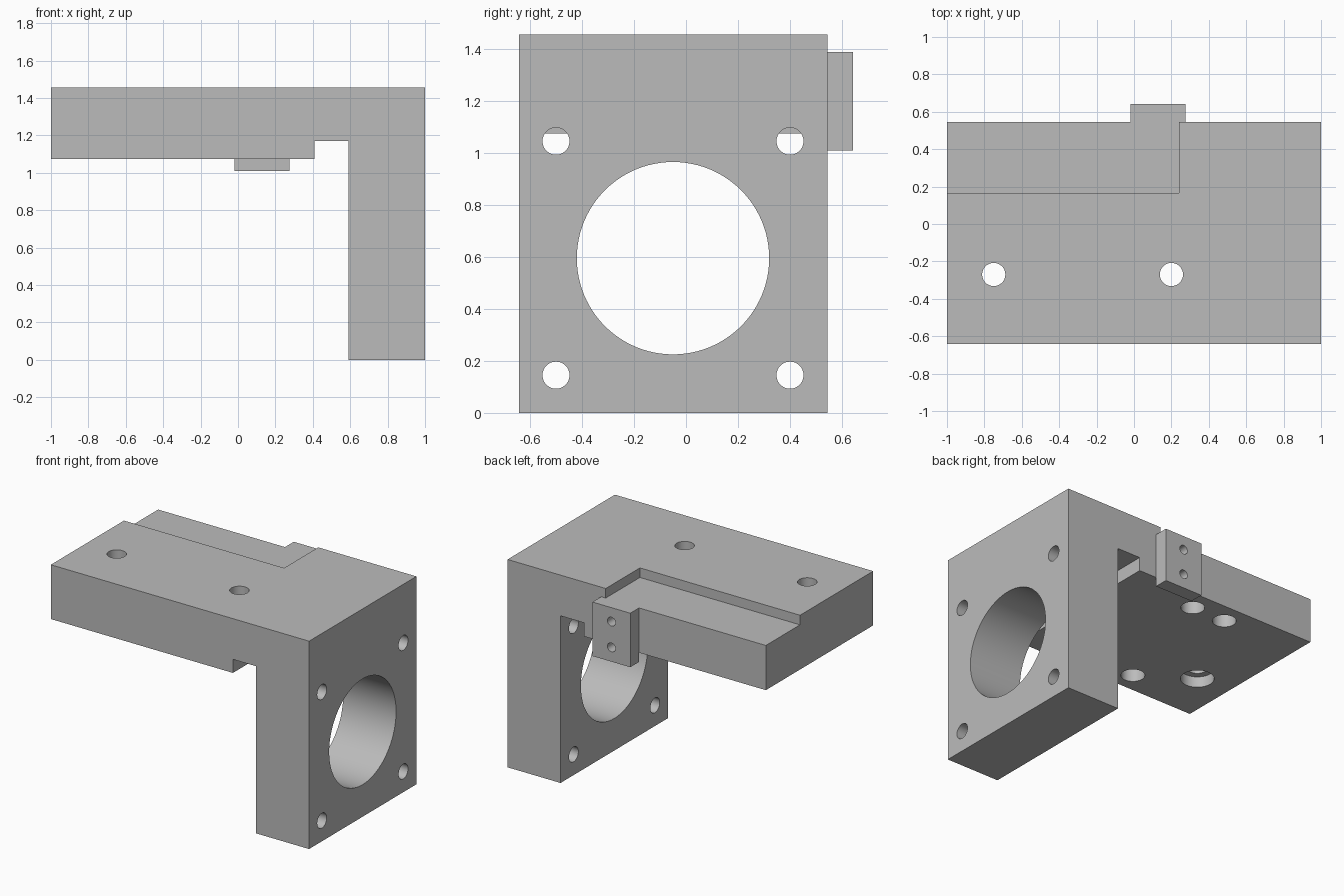
import bpy, bmesh
from mathutils import Matrix, Vector

if "Cube" in bpy.data.objects:
    bpy.data.objects.remove(bpy.data.objects["Cube"], do_unlink=True)

FRONT, BACK, TAB_BACK = -0.642, 0.545, 0.642
TOP, STEP, UNDER = 1.455, 1.388, 1.075
MID_Y, SPACING = -0.05, 0.45

grey = bpy.data.materials.new("plain grey")
grey.use_nodes = True
grey.diffuse_color = (0.5, 0.5, 0.5, 1)
grey.node_tree.nodes["Principled BSDF"].inputs["Base Color"].default_value = (0.5, 0.5, 0.5, 1)


def add_object(name, bm):
    bmesh.ops.recalc_face_normals(bm, faces=bm.faces)
    mesh = bpy.data.meshes.new(name)
    bm.to_mesh(mesh)
    bm.free()
    mesh.materials.append(grey)
    obj = bpy.data.objects.new(name, mesh)
    bpy.context.collection.objects.link(obj)
    return obj


def prism(name, outline, y0, y1):
    """Extrude an x-z outline from y0 to y1."""
    bm = bmesh.new()
    face = bm.faces.new([bm.verts.new((x, y0, z)) for x, z in outline])
    grown = bmesh.ops.extrude_face_region(bm, geom=[face])["geom"]
    for v in grown:
        if isinstance(v, bmesh.types.BMVert):
            v.co.y = y1
    return add_object(name, bm)


def box(name, x0, x1, y0, y1, z0, z1):
    return prism(name, [(x0, z0), (x1, z0), (x1, z1), (x0, z1)], y0, y1)


def rod(name, start, end, radius, sides=48):
    """Cylinder between two points."""
    a, b = Vector(start), Vector(end)
    turn = (b - a).to_track_quat('Z', 'Y').to_matrix().to_4x4()
    bm = bmesh.new()
    bmesh.ops.create_cone(bm, cap_ends=True, segments=sides, radius1=radius,
                          radius2=radius, depth=(b - a).length,
                          matrix=Matrix.Translation((a + b) / 2) @ turn)
    return add_object(name, bm)


def combine(target, other, operation):
    mod = target.modifiers.new(other.name, 'BOOLEAN')
    mod.operation, mod.solver, mod.object = operation, 'EXACT', other
    bpy.context.view_layer.objects.active = target
    bpy.ops.object.modifier_apply(modifier=mod.name)
    bpy.data.objects.remove(other, do_unlink=True)


# L-shaped body with a relief groove in the inner corner
bracket = prism("motor_bracket", [
    (-1, UNDER), (0.41, UNDER), (0.41, 1.17), (0.59, 1.17),
    (0.59, 0), (1, 0), (1, TOP), (-1, TOP)], FRONT, BACK)

# Shallow step along the back of the top plate
combine(bracket, box("step_cutter", -1.1, 0.24, 0.167, 0.7, STEP, 1.6), 'DIFFERENCE')

# Small mounting tab on the back
combine(bracket, box("back_tab", -0.018, 0.275, BACK, TAB_BACK, 1.01, STEP), 'UNION')

cutters = []
# Large bore and four screw holes through the leg
cutters.append(rod("bore", (0.5, MID_Y, 0.595), (1.1, MID_Y, 0.595), 0.37, 96))
for y in (MID_Y - SPACING, MID_Y + SPACING):
    for z in (0.145, 1.045):
        cutters.append(rod("leg_hole", (0.5, y, z), (1.1, y, z), 0.052))
    # Blind holes in the underside of the plate
    for x in (-0.41, -0.15):
        cutters.append(rod("blind_hole", (x, y, 1), (x, y, 1.28), 0.076))

# Counterbored holes through the plate
for x in (-0.75, 0.2):
    cutters.append(rod("plate_hole", (x, -0.27, 1), (x, -0.27, 1.6), 0.062))
    cutters.append(rod("counterbore", (x, -0.27, 1), (x, -0.27, 1.15), 0.107))

# Two small holes in the tab
for z in (1.11, 1.29):
    cutters.append(rod("tab_hole", (0.128, 0.4, z), (0.128, 0.7, z), 0.031, 32))

for cutter in cutters:
    combine(bracket, cutter, 'DIFFERENCE')

bpy.ops.object.select_all(action='DESELECT')
bracket.select_set(True)
bpy.context.view_layer.objects.active = bracket
bpy.ops.object.shade_smooth_by_angle()
